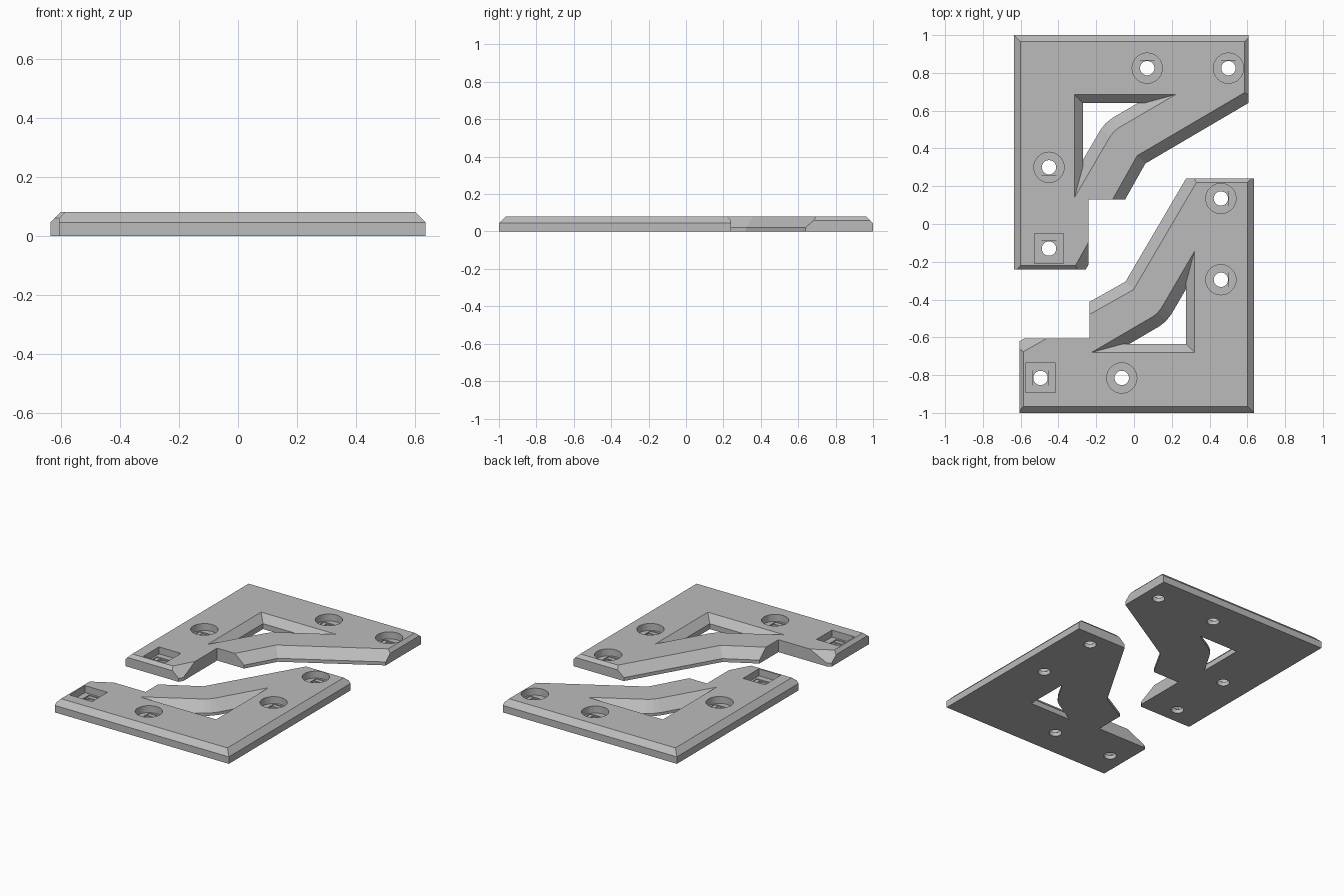
import bpy, bmesh
from mathutils import Vector, Matrix

cube = bpy.data.objects.get("Cube")
if cube:
    bpy.data.objects.remove(cube, do_unlink=True)

T = 0.08  # plate thickness

grey = bpy.data.materials.new("plain_grey")
grey.use_nodes = True
COLOUR = (0.5, 0.5, 0.5, 1)
grey.diffuse_color = COLOUR
grey.node_tree.nodes["Principled BSDF"].inputs["Base Color"].default_value = COLOUR


def make_object(name, bm):
    bmesh.ops.recalc_face_normals(bm, faces=bm.faces[:])
    mesh = bpy.data.meshes.new(name)
    bm.to_mesh(mesh)
    bm.free()
    mesh.materials.append(grey)
    obj = bpy.data.objects.new(name, mesh)
    bpy.context.collection.objects.link(obj)
    return obj


def inset_outline(points, distances):
    """Move every edge of a counter-clockwise outline inward by its own distance."""
    lines = []
    for i, p in enumerate(points):
        p = Vector(p)
        d = (Vector(points[(i + 1) % len(points)]) - p).normalized()
        n = Vector((-d.y, d.x))
        lines.append((n, n.dot(p) + distances[i]))
    result = []
    for i, (n, c) in enumerate(lines):
        m, e = lines[i - 1]
        det = m.x * n.y - m.y * n.x
        result.append(((e * n.y - c * m.y) / det, (m.x * c - n.x * e) / det))
    return result


def loft(name, points, levels, inset_at):
    """Stack insets of an outline; inset_at gives one distance per edge."""
    bm = bmesh.new()
    rings = [[bm.verts.new((x, y, z)) for x, y in inset_outline(points, inset_at(z))]
             for z in levels]
    count = len(points)
    for low, high in zip(rings, rings[1:]):
        for i in range(count):
            j = (i + 1) % count
            bm.faces.new((low[i], low[j], high[j], high[i]))
    bm.faces.new(rings[0][::-1])
    bm.faces.new(rings[-1])
    return make_object(name, bm)


def box(x0, x1, y0, y1, z0, z1):
    bm = bmesh.new()
    centre = Matrix.Translation(((x0 + x1) / 2, (y0 + y1) / 2, (z0 + z1) / 2))
    size = Matrix.Diagonal((x1 - x0, y1 - y0, z1 - z0, 1))
    bmesh.ops.create_cube(bm, size=1, matrix=centre @ size)
    return make_object("box_cutter", bm)


def block(x, y, half_x, half_y, z0):
    return box(x - half_x, x + half_x, y - half_y, y + half_y, z0, 0.1)


def cylinder(x, y, radius, z0):
    bm = bmesh.new()
    bmesh.ops.create_cone(bm, cap_ends=True, segments=32, radius1=radius, radius2=radius,
                          depth=0.1 - z0, matrix=Matrix.Translation((x, y, (0.1 + z0) / 2)))
    return make_object("round_cutter", bm)


def cut(target, cutter):
    mod = target.modifiers.new("cut", "BOOLEAN")
    mod.operation = "DIFFERENCE"
    mod.solver = "EXACT"
    mod.object = cutter
    bpy.context.view_layer.objects.active = target
    bpy.ops.object.modifier_apply(modifier=mod.name)
    bpy.data.objects.remove(cutter, do_unlink=True)


# Chamfered corner plate: each edge starts its chamfer at its own height
outline = [(-0.635, -0.24), (-0.255, -0.24), (0.06, 0.32),
           (0.605, 0.64), (0.605, 1), (-0.635, 1)]
starts = [0.06, 0.022, 0.022, 0.06, 0.045, 0.045]
plate = loft("back_bracket", outline, [0, 0.022, 0.045, 0.06, T],
             lambda z: [max(0, z - h) for h in starts])

# Square notch beside the leg
cut(plate, box(-0.24, 0.2, -0.4, 0.13, -0.1, 0.2))

# Sloped window behind the diagonal brace
window = [(-0.315, 0.14), (-0.125, 0.465), (-0.105, 0.49),
          (-0.08, 0.51), (0.22, 0.685), (-0.315, 0.685)]
sills = [0.018] * 4 + [0.035] * 2
cut(plate, loft("window_cutter", window, [-0.02, 0.018, 0.035, T, 0.1],
                lambda z: [max(0, T - max(z, h)) for h in sills]))

# Recessed bolt holes: three round, one square, each with a stepped floor
for x, y, is_round in ((0.07, 0.825, True), (0.5, 0.825, True),
                       (-0.45, 0.3, True), (-0.45, -0.13, False)):
    if is_round:
        cut(plate, cylinder(x, y, 0.08, 0.035))
    else:
        cut(plate, block(x, y, 0.078, 0.08, 0.035))
    cut(plate, block(x, y, 0.065, 0.041, 0.03))
    cut(plate, block(x, y, 0.0395, 0.0395, 0.025))
    cut(plate, cylinder(x, y, 0.038, -0.02))

# Front bracket is the back one mirrored across the diagonal
mirrored = plate.data.copy()
mirrored.transform(Matrix(((0, 1, 0, -0.365), (1, 0, 0, -0.365),
                           (0, 0, 1, 0), (0, 0, 0, 1))))
mirrored.flip_normals()
front = bpy.data.objects.new("front_bracket", mirrored)
bpy.context.collection.objects.link(front)
